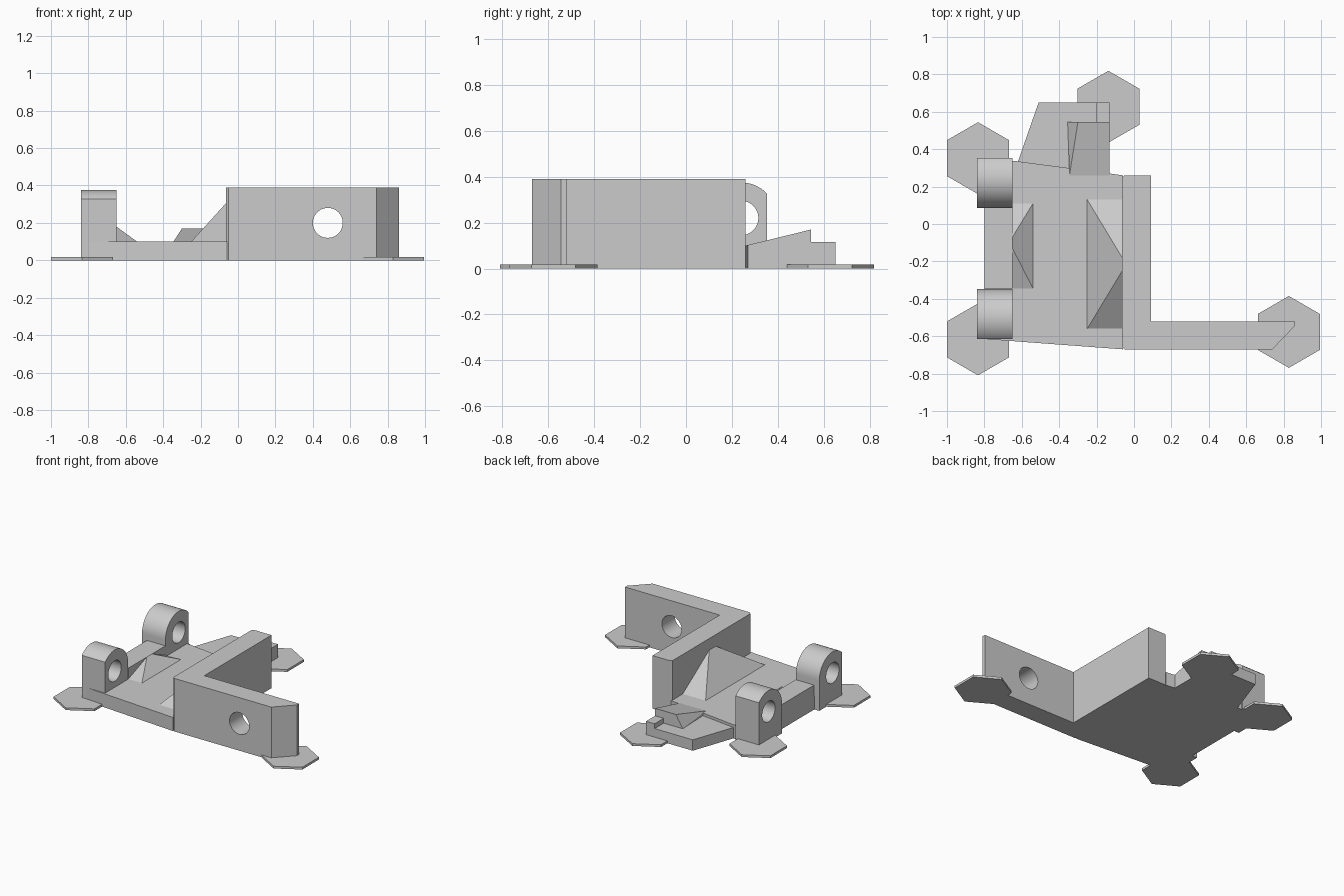
import bpy, bmesh
from math import sin, cos, pi, acos, radians
from mathutils import Vector

cube = bpy.data.objects.get("Cube")
if cube:
    bpy.data.objects.remove(cube, do_unlink=True)

grey = bpy.data.materials.new("light grey")
grey.use_nodes = True
grey.diffuse_color = (0.6, 0.6, 0.6, 1)
grey.node_tree.nodes["Principled BSDF"].inputs["Base Color"].default_value = (0.6, 0.6, 0.6, 1)


def finish(name, bm):
    bmesh.ops.recalc_face_normals(bm, faces=bm.faces)
    mesh = bpy.data.meshes.new(name)
    bm.to_mesh(mesh)
    bm.free()
    mesh.materials.append(grey)
    obj = bpy.data.objects.new(name, mesh)
    bpy.context.collection.objects.link(obj)
    return obj


def extrude(name, points, offset):
    """Closed outline of 3D points swept along an offset."""
    bm = bmesh.new()
    face = bm.faces.new([bm.verts.new(p) for p in points])
    new = bmesh.ops.extrude_face_region(bm, geom=[face])["geom"]
    bmesh.ops.translate(bm, vec=Vector(offset),
                        verts=[v for v in new if isinstance(v, bmesh.types.BMVert)])
    return finish(name, bm)


def slab(name, outline, z0, z1):
    return extrude(name, [(x, y, z0) for x, y in outline], (0, 0, z1 - z0))


def box(name, x0, x1, y0, y1, z0, z1):
    return slab(name, [(x0, y0), (x1, y0), (x1, y1), (x0, y1)], z0, z1)


def hull(name, points):
    bm = bmesh.new()
    bmesh.ops.convex_hull(bm, input=[bm.verts.new(p) for p in points])
    return finish(name, bm)


def drill(obj, points, offset):
    """Cut a round hole and round the shading."""
    cutter = extrude("hole_cutter", points, offset)
    cutter.hide_render = True
    mod = obj.modifiers.new("hole", 'BOOLEAN')
    mod.operation, mod.solver, mod.object = 'DIFFERENCE', 'EXACT', cutter
    bpy.ops.object.select_all(action='DESELECT')
    bpy.context.view_layer.objects.active = obj
    obj.select_set(True)
    bpy.ops.object.modifier_apply(modifier=mod.name)
    bpy.data.objects.remove(cutter, do_unlink=True)
    bpy.ops.object.shade_smooth_by_angle(angle=radians(25))


def ring(radius, count, start=0.0):
    return [(radius * cos(start + 2 * pi * i / count), radius * sin(start + 2 * pi * i / count))
            for i in range(count)]


# Base plate
slab("base_plate", [(-0.80, -0.615), (-0.06, -0.67), (-0.06, 0.26), (-0.13, 0.27),
                    (-0.62, 0.335), (-0.80, 0.35)], 0, 0.1)

# L-shaped upright wall with a chamfered end and a bolt hole
wall = slab("corner_wall", [(-0.05, -0.67), (0.74, -0.67), (0.86, -0.545), (0.86, -0.52),
                            (0.09, -0.52), (0.09, 0.26), (-0.05, 0.26), (-0.065, 0.25),
                            (-0.065, -0.655)], 0, 0.39)
drill(wall, [(0.48 + a, -0.8, 0.2 + b) for a, b in ring(0.08, 48)], (0, 0.4, 0))

# Two hinge lugs, mirrored about the middle of the hinge
LUG_Y, LUG_Z, LUG_R, MID_Y = 0.24, 0.22, 0.155, -0.1315
end = acos(0.112 / LUG_R)
arc = [pi + (end - pi) * i / 24 for i in range(25)]
profile = [(-LUG_R, -LUG_Z)] + [(LUG_R * cos(t), LUG_R * sin(t)) for t in arc] + [(0.112, -LUG_Z)]
for name, side in (("rear_lug", 1), ("front_lug", -1)):
    def place(x, pts):
        return [(x, MID_Y + side * (LUG_Y + a - MID_Y), LUG_Z + b) for a, b in pts]
    lug = extrude(name, place(-0.84, profile), (0.19, 0, 0))
    drill(lug, place(-1.0, ring(0.075, 48)), (0.5, 0, 0))

# Raised bar between the lugs
box("hinge_bar", -0.80, -0.65, -0.345, 0.085, 0, 0.18)


# Pyramid gussets bracing the wall and the hinge bar
def gusset(name, foot, back, y0, y1, apex_y, apex_z):
    hull(name, [(x, y, z) for x in (foot, back) for y in (y0, y1) for z in (0.05, 0.1)]
         + [(back, apex_y - 0.03, apex_z), (back, apex_y + 0.03, apex_z)])


gusset("wall_gusset", -0.25, -0.06, -0.56, 0.13, -0.215, 0.31)
gusset("hinge_gusset", -0.54, -0.65, -0.345, 0.11, -0.10, 0.18)

# Rear tab with its ramp and stop block
slab("rear_tab", [(-0.13, 0.2), (-0.13, 0.65), (-0.51, 0.65), (-0.62, 0.335), (-0.62, 0.2)], 0, 0.08)
hull("latch_ramp", [(-0.355, 0.545, 0.05), (-0.355, 0.545, 0.08), (-0.30, 0.545, 0.17),
                    (-0.13, 0.545, 0.17), (-0.13, 0.545, 0.05), (-0.13, 0.26, 0.1),
                    (-0.345, 0.26, 0.1), (-0.13, 0.26, 0.05), (-0.345, 0.26, 0.05)])
box("stop_block", -0.20, -0.13, 0.5, 0.65, 0.04, 0.115)

# Thin hexagonal pads under the corners
for name, x, y in (("rear_hinge_pad", -0.834, 0.352), ("front_hinge_pad", -0.834, -0.617),
                   ("tab_pad", -0.137, 0.627), ("wall_pad", 0.828, -0.577)):
    slab(name, [(x + a, y + b) for a, b in ring(0.192, 6, pi / 2)], 0, 0.017)
